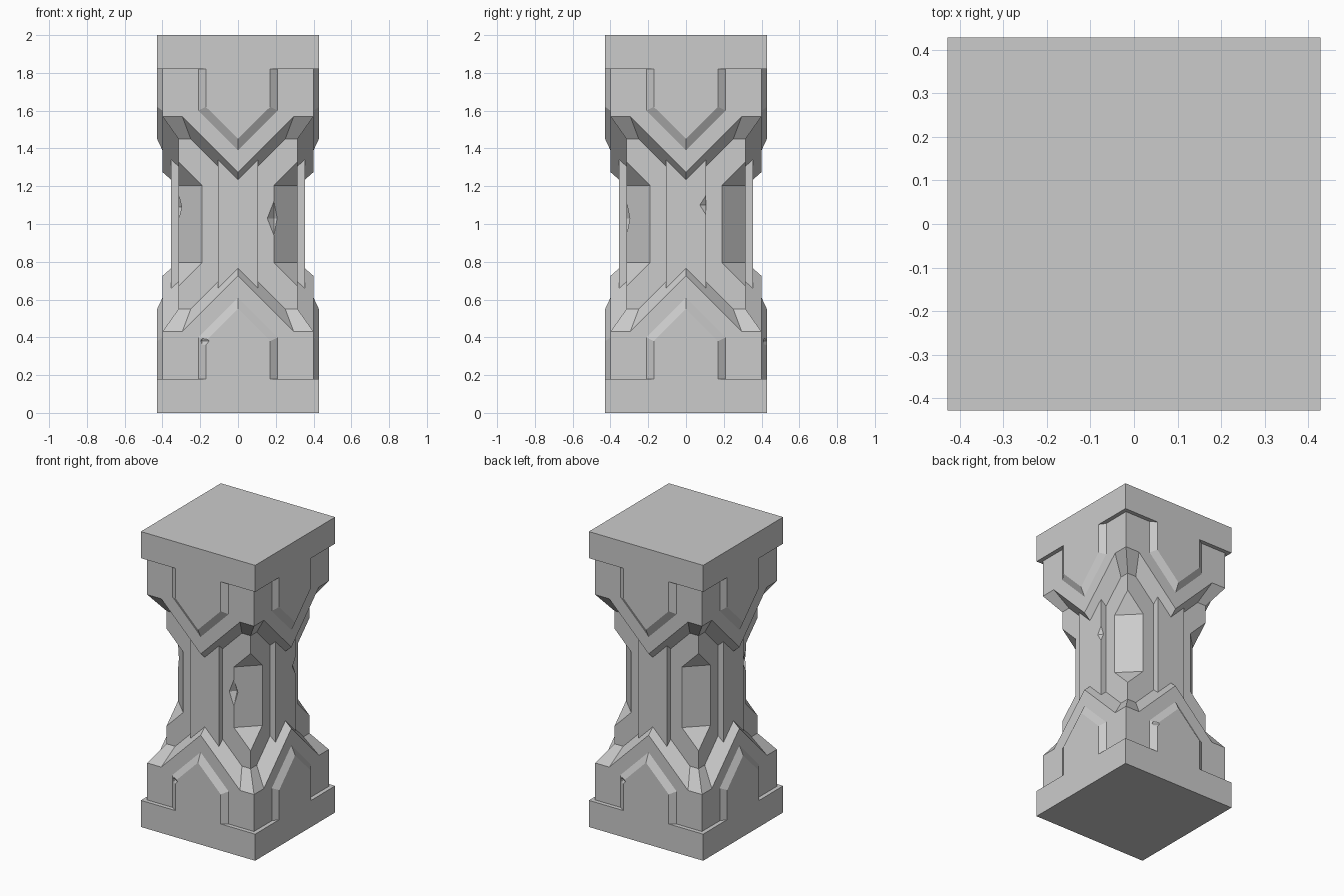
import bpy, bmesh
from math import pi
from mathutils import Matrix, Vector

cube = bpy.data.objects.get("Cube")
if cube:
    bpy.data.objects.remove(cube, do_unlink=True)

MID = 1.0  # height of the mirror plane

stone = bpy.data.materials.new("grey_stone")
stone.use_nodes = True
stone.diffuse_color = (0.6, 0.6, 0.6, 1)
bsdf = next(n for n in stone.node_tree.nodes if n.type == 'BSDF_PRINCIPLED')
bsdf.inputs["Base Color"].default_value = (0.6, 0.6, 0.6, 1)
bsdf.inputs["Roughness"].default_value = 0.9


def finish(bm, name, mirror=False):
    """Turn the bmesh into an object whose origin is at mid height."""
    bmesh.ops.remove_doubles(bm, verts=bm.verts, dist=1e-5)
    bmesh.ops.recalc_face_normals(bm, faces=bm.faces)
    bmesh.ops.translate(bm, verts=bm.verts, vec=(0, 0, -MID))
    mesh = bpy.data.meshes.new(name)
    bm.to_mesh(mesh)
    bm.free()
    mesh.materials.append(stone)
    obj = bpy.data.objects.new(name, mesh)
    obj.location.z = MID
    bpy.context.collection.objects.link(obj)
    if mirror:
        mod = obj.modifiers.new("top_half", 'MIRROR')
        mod.use_axis = (False, False, True)
        mod.use_mirror_merge = False
    return obj


def box(bm, size, centre):
    m = Matrix.Translation(centre) @ Matrix.Diagonal((*size, 1))
    bmesh.ops.create_cube(bm, size=1, matrix=m)


def turns():
    return [Matrix.Rotation(i * pi / 2, 4, 'Z') for i in range(4)]


def polygon(bm, points, turn):
    return bm.faces.new([bm.verts.new(turn @ Vector(p)) for p in points])


def full(half):
    """Mirror a half outline ending at the centre line."""
    return half + [(-x, z) for x, z in reversed(half[:-1])]


def raised_shape(name, back, back_depth, front, front_depth):
    """Bevelled plate on each of the four sides, repeated at the top."""
    bm = bmesh.new()
    for turn in turns():
        a = [(x, -back_depth, z) for x, z in full(back)]
        b = [(x, -front_depth, z) for x, z in full(front)]
        polygon(bm, a, turn)
        polygon(bm, b, turn)
        for i in range(len(a)):
            j = (i + 1) % len(a)
            polygon(bm, (a[i], a[j], b[j], b[i]), turn)
    return finish(bm, name, mirror=True)


# Square plinth and cap
bm = bmesh.new()
box(bm, (0.856, 0.856, 0.18), (0, 0, 0.09))
finish(bm, "plinth_and_cap", mirror=True)

# Chevron collars with mitred corners
raised_shape("chevron_collars",
             [(0.315, 0.18), (0.315, 0.55), (0.25, 0.55), (0, 0.80)], 0.315,
             [(0.40, 0.18), (0.40, 0.43), (0.295, 0.43), (0, 0.725)], 0.40)

# Pointed panels flush with the plinth and cap
panels = raised_shape("pointed_panels",
                      [(0.21, 0.18), (0.21, 0.40), (0, 0.61)], 0.40,
                      [(0.17, 0.18), (0.17, 0.38), (0, 0.55)], 0.428)

# Shaft with recessed corners
R, C = 0.315, 0.19
LOW, TIP, FLAT = 0.4, 0.67, 0.795
bm = bmesh.new()
for turn in turns():
    right = [(R, LOW), (R, TIP), (C, FLAT)]
    right += [(x, 2 * MID - z) for x, z in reversed(right)]
    outline = right + [(-x, z) for x, z in reversed(right)]
    polygon(bm, [(x, -R, z) for x, z in outline], turn)
    top = 2 * MID - FLAT
    polygon(bm, [(C, -R, FLAT), (R, -C, FLAT), (R, -C, top), (C, -R, top)], turn)
    for tip, flat in ((TIP, FLAT), (2 * MID - TIP, top)):
        polygon(bm, [(R, -R, tip), (R, -C, flat), (C, -R, flat)], turn)
for z in (LOW, 2 * MID - LOW):
    polygon(bm, [(-R, -R, z), (R, -R, z), (R, R, z), (-R, R, z)], Matrix())
shaft = finish(bm, "shaft")

# Raised strip down the middle of each side
bm = bmesh.new()
for turn in turns():
    start = len(bm.verts)
    box(bm, (0.212, 0.055, 0.8), (0, -0.3275, MID))
    bm.verts.ensure_lookup_table()
    bmesh.ops.transform(bm, matrix=turn, verts=bm.verts[start:])
strips = finish(bm, "centre_strips")

# Small chips knocked out of the edges
chips = [((C, -R, 1.03), (0.035, 0.035, 0.09)),
         ((-R, -C, 1.09), (0.035, 0.035, 0.07)),
         ((0.36, 0.115, 1.1), (0.03, 0.05, 0.08)),
         ((-0.19, -0.43, 0.38), (0.04, 0.025, 0.05)),
         ((0.19, 0.43, 0.38), (0.04, 0.025, 0.05))]
bm = bmesh.new()
for centre, size in chips:
    m = Matrix.Translation(centre) @ Matrix.Diagonal((*size, 1))
    bmesh.ops.create_uvsphere(bm, u_segments=4, v_segments=2, radius=1, matrix=m)
cutter = finish(bm, "chip_cutter")
cutter.hide_render = True
cutter.hide_viewport = True
for part in (shaft, strips, panels):
    mod = part.modifiers.new("chips", 'BOOLEAN')
    mod.operation = 'DIFFERENCE'
    mod.solver = 'EXACT'
    mod.object = cutter
